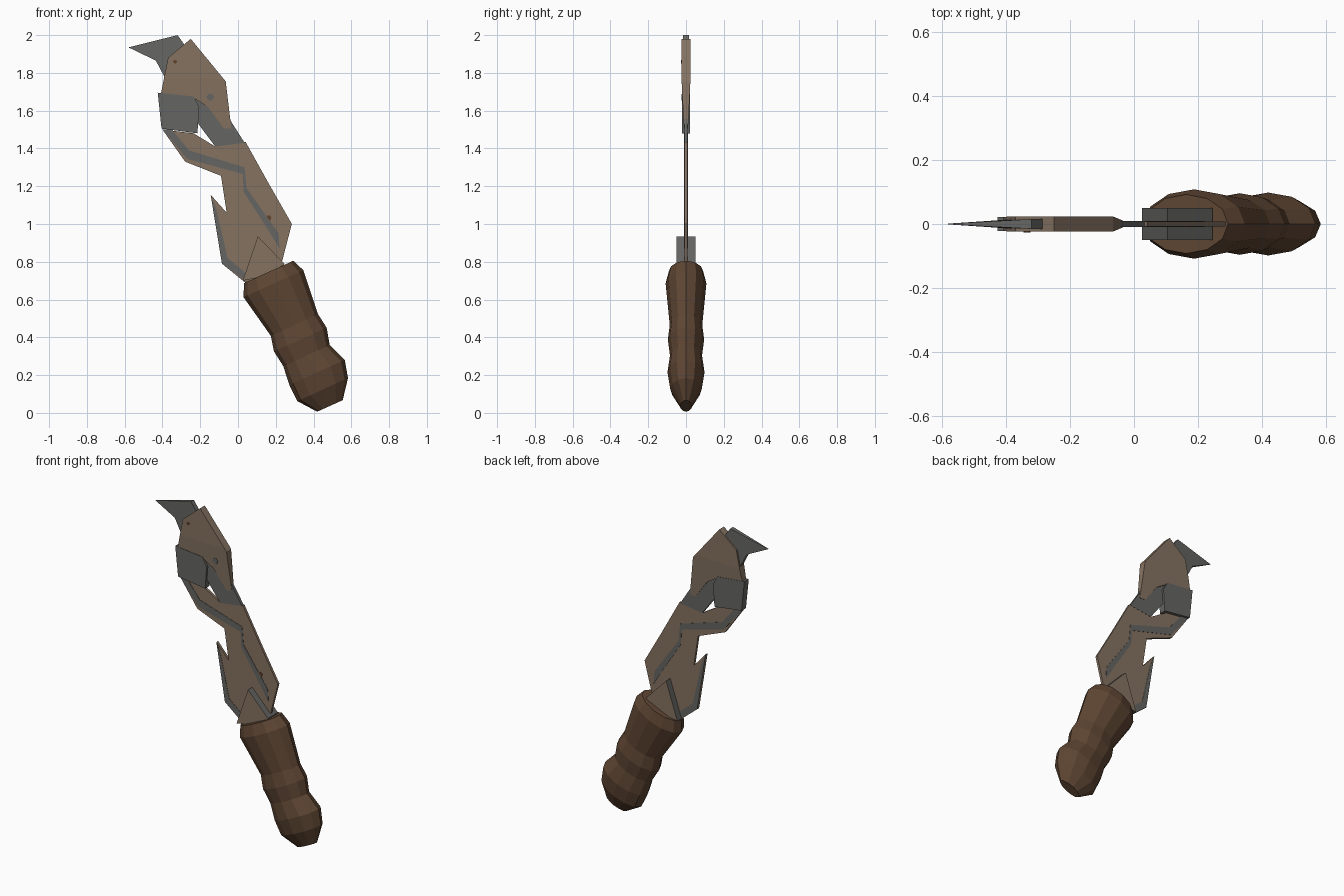
import bpy, bmesh, math
from mathutils import Vector

if "Cube" in bpy.data.objects:
    bpy.data.objects.remove(bpy.data.objects["Cube"])


def material(name, rgb):
    m = bpy.data.materials.new(name)
    m.diffuse_color = (*rgb, 1)
    m.use_nodes = True
    m.node_tree.nodes["Principled BSDF"].inputs["Base Color"].default_value = m.diffuse_color
    return m


TAN = material("rusty tan metal", (0.235, 0.17, 0.12))
GREY = material("dark steel", (0.13, 0.13, 0.125))
WOOD = material("brown wood", (0.115, 0.062, 0.034))
RUST = material("rust spot", (0.13, 0.055, 0.025))


def finish(name, bm, mats):
    bmesh.ops.recalc_face_normals(bm, faces=bm.faces)
    me = bpy.data.meshes.new(name)
    bm.to_mesh(me)
    bm.free()
    for m in mats:
        me.materials.append(m)
    ob = bpy.data.objects.new(name, me)
    bpy.context.collection.objects.link(ob)
    return ob


def plate(name, pts, half, face, edge=None, cut_z=None, taper=None, shift=0):
    """Extrude an x/z outline to +-half; optionally taper thickness by position."""
    bm = bmesh.new()
    f = bm.faces.new([bm.verts.new((x, -half, z)) for x, z in pts])
    ext = bmesh.ops.extrude_face_region(bm, geom=[f])
    for v in ext["geom"]:
        if isinstance(v, bmesh.types.BMVert):
            v.co.y = half
    for fc in bm.faces:
        fc.normal_update()
        fc.material_index = 0 if abs(fc.normal.y) > 0.5 else 1
    if cut_z:
        bmesh.ops.bisect_plane(bm, geom=bm.verts[:] + bm.edges[:] + bm.faces[:],
                               plane_co=(0, 0, cut_z), plane_no=(0, 0, 1))
    for v in bm.verts:
        if taper:
            v.co.y *= taper(v.co.x, v.co.z)
        v.co.y += shift
    return finish(name, bm, [face, edge or face])


# Handle: twelve-sided rings along a tilted axis (distance, left, right, half depth)
rings = [(0.0, -.072, .076, .03), (.095, -.145, .15, .083), (.19, -.148, .174, .098),
         (.294, -.136, .134, .085), (.385, -.149, .157, .096), (.468, -.130, .145, .086),
         (.713, -.177, .17, .108), (.78, -.144, .143, .092)]
base = Vector((.485, 0, .036))
axis, side = Vector((-.413, 0, .911)), Vector((.911, 0, .413))
bm = bmesh.new()
N = 12
loops = []
for u, lo, hi, d in rings:
    loop = []
    for i in range(N):
        a = 2 * math.pi * i / N
        w = (lo + hi) / 2 + (hi - lo) / 2 * math.cos(a)
        p = base + axis * u + side * w
        loop.append(bm.verts.new((p.x, d * math.sin(a), p.z)))
    loops.append(loop)
for a, b in zip(loops, loops[1:]):
    for i in range(N):
        j = (i + 1) % N
        bm.faces.new((a[i], a[j], b[j], b[i]))
bm.faces.new(loops[0])
bm.faces.new(loops[-1])
finish("handle", bm, [WOOD])

# Clamp wedge where the blade enters the handle
plate("blade_clamp", [(.025, .70), (.105, .935), (.245, .79), (.23, .74)], .05, TAN, GREY)

# Lower blade with its side barb and reaching arm
plate("lower_blade", [(.05, .68), (-.085, .79), (-.145, 1.155), (-.06, 1.06), (-.09, 1.255),
                      (-.28, 1.33), (-.40, 1.50), (-.235, 1.48), (-.12, 1.41), (.04, 1.435),
                      (.165, 1.21), (.285, 1.0), (.225, .77)], .008, TAN)

# Sharpened barb edge, slightly proud on both faces
plate("barb_edge", [(.045, .695), (-.085, .79), (-.145, 1.155), (-.115, 1.08),
                    (-.055, .82), (.035, .745)], .010, GREY)

# Grey groove band running along the arm and down the blade
plate("groove_band", [(-.40, 1.50), (-.35, 1.50), (-.26, 1.39), (.035, 1.30), (.045, 1.19),
                      (.215, .95), (.22, .87), (.165, .96), (.03, 1.17), (.025, 1.265),
                      (-.27, 1.345)], .010, GREY)

# Grey neck joining lower and upper blades
plate("neck", [(-.24, 1.69), (-.21, 1.53), (-.12, 1.41), (.035, 1.43), (-.035, 1.54),
               (-.08, 1.66)], .009, GREY)

# Thick upper blade, thinning toward the neck
plate("upper_blade", [(-.25, 1.98), (-.065, 1.755), (-.035, 1.505), (-.075, 1.505),
                      (-.13, 1.58), (-.16, 1.62), (-.24, 1.67), (-.41, 1.68), (-.37, 1.88)],
      .024, TAN, cut_z=1.77,
      taper=lambda x, z: 1 if z > 1.76 else 1 - .55 * (1.77 - z) / .265)

# Grey block on the side of the upper blade
plate("side_block", [(-.425, 1.695), (-.235, 1.675), (-.205, 1.62), (-.215, 1.48),
                     (-.405, 1.505)], .022, GREY)

# Hooked beak at the tip
plate("beak", [(-.58, 1.935), (-.32, 2.0), (-.27, 1.93), (-.33, 1.80), (-.39, 1.78),
               (-.435, 1.865)], .015, GREY,
      taper=lambda x, z: max(.08, min(1, (x + .58) / .2)))

# Small marks on the front face
for name, x, z, r, y, m in [("upper_rust_spot", -.333, 1.86, .011, -.024, RUST),
                            ("lower_rust_spot", .163, 1.032, .015, -.008, RUST),
                            ("rivet", -.147, 1.672, .02, -.0205, GREY)]:
    pts = [(x + r * math.cos(k * math.pi / 3), z + r * math.sin(k * math.pi / 3)) for k in range(6)]
    plate(name, pts, .002, m, shift=y)
